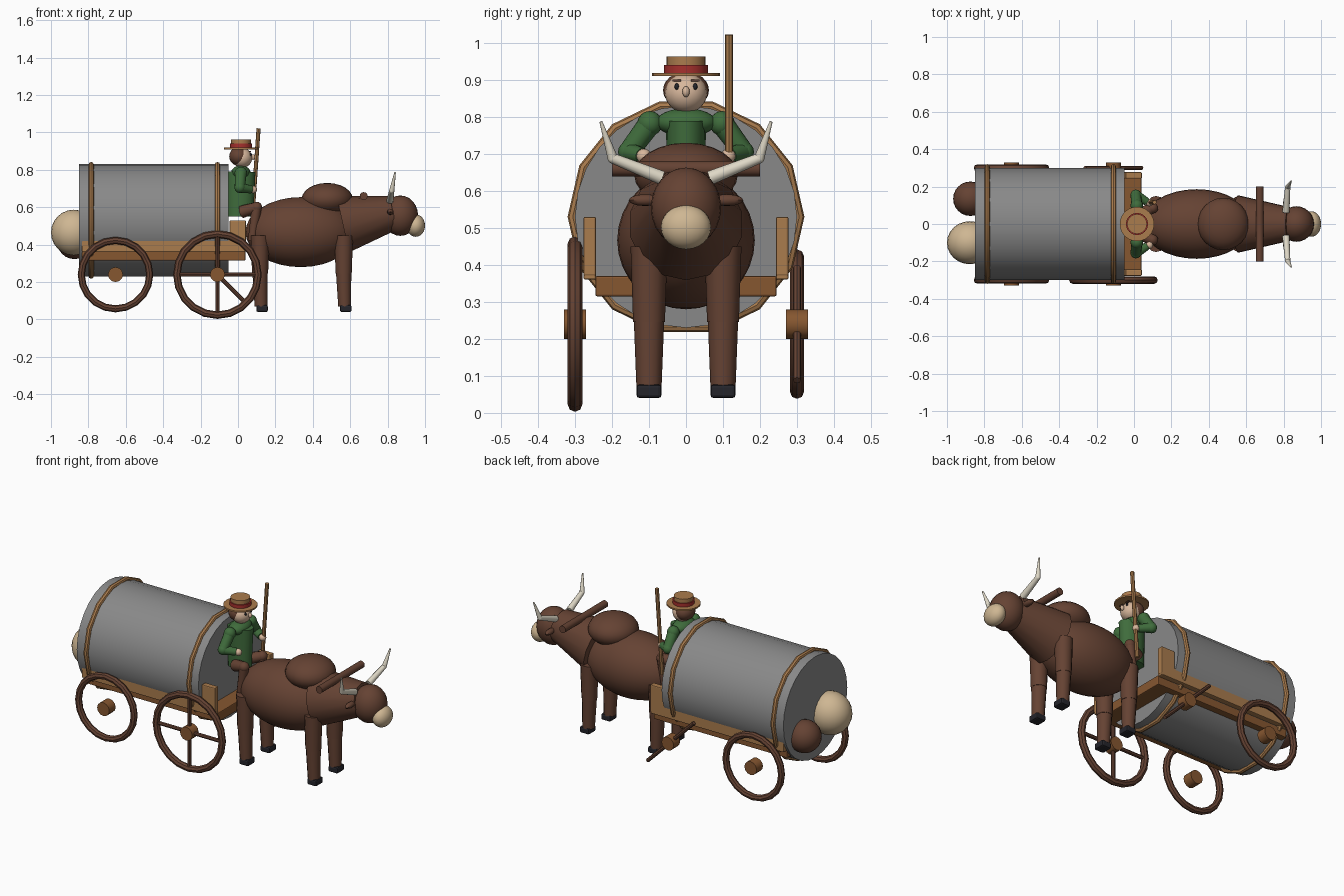
import bpy, bmesh
from math import pi, radians, cos, sin
from mathutils import Vector, Matrix

cube = bpy.data.objects.get("Cube")
if cube:
    bpy.data.objects.remove(cube, do_unlink=True)


def material(name, r, g, b):
    m = bpy.data.materials.new(name)
    m.use_nodes = True
    m.diffuse_color = (r, g, b, 1)
    m.node_tree.nodes["Principled BSDF"].inputs["Base Color"].default_value = (r, g, b, 1)
    return m


BROWN = material("dark brown", 0.13, 0.055, 0.033)
LIGHT = material("light wood", 0.40, 0.20, 0.075)
WOOD = material("dark wood", 0.24, 0.095, 0.03)
GREY = material("grey metal", 0.25, 0.25, 0.25)
CREAM = material("cream", 0.62, 0.47, 0.29)
SKIN = material("skin", 0.68, 0.47, 0.33)
GREEN = material("green cloth", 0.05, 0.15, 0.045)
RED = material("red band", 0.38, 0.03, 0.026)
DARK = material("near black", 0.018, 0.018, 0.024)
IVORY = material("ivory", 0.74, 0.69, 0.57)
made = []


def finish(bm, name, mat, smooth=True):
    me = bpy.data.meshes.new(name)
    bm.to_mesh(me)
    bm.free()
    me.materials.append(mat)
    ob = bpy.data.objects.new(name, me)
    bpy.context.collection.objects.link(ob)
    if smooth:
        made.append(ob)
    return ob


def ball(name, mat, c, r, seg=24):
    bm = bmesh.new()
    r = r if isinstance(r, tuple) else (r, r, r)
    bmesh.ops.create_uvsphere(bm, u_segments=seg, v_segments=seg // 2, radius=1,
                              matrix=Matrix.Translation(c) @ Matrix.Diagonal((*r, 1)))
    return finish(bm, name, mat)


def rod(name, mat, a, b, r1, r2=None, seg=12, squash=1):
    """Tapered cylinder from a to b."""
    a, b = Vector(a), Vector(b)
    turn = (b - a).to_track_quat('Z', 'Y').to_matrix().to_4x4()
    bm = bmesh.new()
    bmesh.ops.create_cone(bm, cap_ends=True, segments=seg, radius1=r1,
                          radius2=r1 if r2 is None else r2, depth=(b - a).length,
                          matrix=Matrix.Translation((a + b) / 2) @ turn @ Matrix.Diagonal((squash, 1, 1, 1)))
    return finish(bm, name, mat)


def box(name, mat, lo, hi, bevel=0.005):
    lo, hi = Vector(lo), Vector(hi)
    bm = bmesh.new()
    bmesh.ops.create_cube(bm, size=1, matrix=Matrix.Translation((lo + hi) / 2) @ Matrix.Diagonal((*(hi - lo), 1)))
    ob = finish(bm, name, mat, False)
    if bevel:
        mod = ob.modifiers.new("soft edges", 'BEVEL')
        mod.width, mod.segments = bevel, 2
    return ob


def ring(name, mat, c, major, minor, seg, rot):
    bpy.ops.mesh.primitive_torus_add(location=c, rotation=rot, major_radius=major, minor_radius=minor,
                                     major_segments=seg, minor_segments=8)
    ob = bpy.context.object
    ob.name = name
    ob.data.materials.append(mat)
    made.append(ob)


SIDES = (("left", 1), ("right", -1))

# Tank and its hoops
rod("tank", GREY, (-0.85, 0, 0.53), (-0.05, 0, 0.53), 0.3, seg=28)
for name, x in (("rear_hoop", -0.785), ("front_hoop", -0.11)):
    ring(name, LIGHT, (x, 0, 0.53), 0.306, 0.014, 14, (pi / 2, 0, pi / 2))

# Cart bed, side rails and front posts
box("cart_bed", WOOD, (-0.835, -0.245, 0.315), (0.04, 0.245, 0.37))
for s, d in SIDES:
    y0, y1 = sorted((d * 0.243, d * 0.277))
    box(s + "_rail", LIGHT, (-0.835, y0, 0.36), (0.04, y1, 0.43))
    box(s + "_post", LIGHT, (-0.045, y0, 0.37), (0.042, y1, 0.53))

# Wheels: rims and hubs, with the front left rim missing
REAR, FRONT = (-0.655, 0.24), (-0.11, 0.24)
for s, d in SIDES:
    for end, (x, z) in (("rear", REAR), ("front", FRONT)):
        rod(f"{end}_{s}_hub", WOOD, (x, d * 0.27, z), (x, d * 0.33, z), 0.04)
    ring(f"rear_{s}_rim", BROWN, (REAR[0], d * 0.3, REAR[1]), 0.183, 0.019, 20, (pi / 2, 0, 0))
ring("front_right_rim", BROWN, (FRONT[0], -0.3, FRONT[1]), 0.217, 0.02, 20, (pi / 2, 0, 0))


def spoke(name, y, angle, reach):
    dx, dz = reach * cos(angle), reach * sin(angle)
    x, z = FRONT
    rod(name, BROWN, (x - dx, y, z - dz), (x + dx, y, z + dz), 0.011, seg=8)


spoke("upright_spoke", -0.3, pi / 2, 0.21)
spoke("level_spoke", -0.3, 0, 0.21)
spoke("loose_spoke", 0.3, -pi / 4, 0.215)

# Load behind the tank
ball("cream_sack", CREAM, (-0.878, -0.1, 0.465), (0.122, 0.115, 0.122))
ball("brown_sack", BROWN, (-0.875, 0.135, 0.415), 0.092)

# Ox body, neck and head
ball("ox_body", BROWN, (0.335, 0, 0.467), (0.295, 0.186, 0.187), 32)
ball("ox_hump", BROWN, (0.477, 0, 0.643), (0.137, 0.14, 0.087))
rod("ox_neck", BROWN, (0.56, 0, 0.51), (0.83, 0, 0.57), 0.155, 0.092, seg=14)
ball("ox_head", BROWN, (0.868, 0, 0.555), (0.095, 0.095, 0.108))
ball("ox_muzzle", CREAM, (0.95, 0, 0.502), (0.05, 0.068, 0.06))
rod("yoke", BROWN, (0.672, -0.2, 0.66), (0.672, 0.2, 0.66), 0.021)
for s, d in SIDES:
    ball(f"{s}_ear", BROWN, (0.815, d * 0.11, 0.575), (0.018, 0.045, 0.016), 12)
    elbow = (0.822, d * 0.198, 0.688)
    rod(f"{s}_horn_base", IVORY, (0.812, d * 0.065, 0.635), elbow, 0.019, 0.014)
    ball(f"{s}_horn_bend", IVORY, elbow, 0.0142, 12)
    rod(f"{s}_horn_tip", IVORY, elbow, (0.84, d * 0.23, 0.787), 0.014, 0.004)
    for end, x in (("fore", 0.565), ("hind", 0.118)):
        y = d * 0.1
        rod(f"{end}_{s}_thigh", BROWN, (x, y, 0.245), (x, y, 0.45), 0.043, 0.05)
        rod(f"{end}_{s}_shin", BROWN, (x + 0.005, y, 0.07), (x, y, 0.25), 0.034, 0.041)
        box(f"{end}_{s}_hoof", DARK, (x - 0.02, y - 0.034, 0.04), (x + 0.042, y + 0.034, 0.077), 0.009)

# Driver's body and limbs
rod("coat", GREEN, (0.012, 0, 0.55), (0.015, 0, 0.79), 0.07, 0.078, seg=16, squash=0.7)
ball("coat_shoulders", GREEN, (0.015, 0, 0.785), (0.052, 0.082, 0.038))
rod("driver_neck", SKIN, (0.015, 0, 0.79), (0.018, 0, 0.84), 0.025)
for s, d in SIDES:
    shoulder, elbow = (0.015, d * 0.098, 0.782), (0.01, d * 0.155, 0.705)
    wrist = (0.07, d * 0.118, 0.695)
    ball(f"{s}_shoulder", GREEN, shoulder, 0.034, 16)
    rod(f"{s}_upper_arm", GREEN, shoulder, elbow, 0.031, 0.028)
    ball(f"{s}_elbow", GREEN, elbow, 0.029, 16)
    rod(f"{s}_forearm", GREEN, elbow, wrist, 0.027, 0.021)
    ball(f"{s}_hand", SKIN, (0.082, d * 0.114, 0.694), 0.02, 16)
    hip, knee = (0.02, d * 0.05, 0.575), (0.1, d * 0.085, 0.6)
    rod(f"{s}_trouser_thigh", BROWN, hip, knee, 0.034, 0.028)
    ball(f"{s}_knee", BROWN, knee, 0.029, 16)
    rod(f"{s}_trouser_shin", BROWN, knee, (0.075, d * 0.085, 0.42), 0.027, 0.022)
rod("goad", LIGHT, (0.075, 0.116, 0.52), (0.11, 0.116, 1.022), 0.011, seg=8)

# Driver's head and straw hat
ball("face", SKIN, (0.022, 0, 0.864), (0.054, 0.057, 0.053))
ball("hair", BROWN, (0.004, 0, 0.872), (0.051, 0.062, 0.05))
ball("nose", SKIN, (0.08, 0, 0.868), (0.012, 0.01, 0.015), 12)
for s, d in SIDES:
    ball(f"{s}_eye", DARK, (0.068, d * 0.025, 0.882), (0.006, 0.006, 0.009), 12)
    box(f"{s}_brow", BROWN, (0.06, d * 0.025 - 0.012, 0.895), (0.069, d * 0.025 + 0.012, 0.901), 0)
for name, mat, z0, z1, r in (("hat_brim", LIGHT, 0.91, 0.919, 0.092), ("hat_band", RED, 0.919, 0.94, 0.059),
                             ("hat_crown", LIGHT, 0.915, 0.963, 0.053)):
    rod(name, mat, (0.016, 0, z0), (0.016, 0, z1), r, seg=24)

# Smooth shading that keeps sharp edges
bpy.ops.object.select_all(action='DESELECT')
for ob in made:
    ob.select_set(True)
bpy.context.view_layer.objects.active = made[0]
bpy.ops.object.shade_smooth_by_angle(angle=radians(35))
bpy.ops.object.select_all(action='DESELECT')
